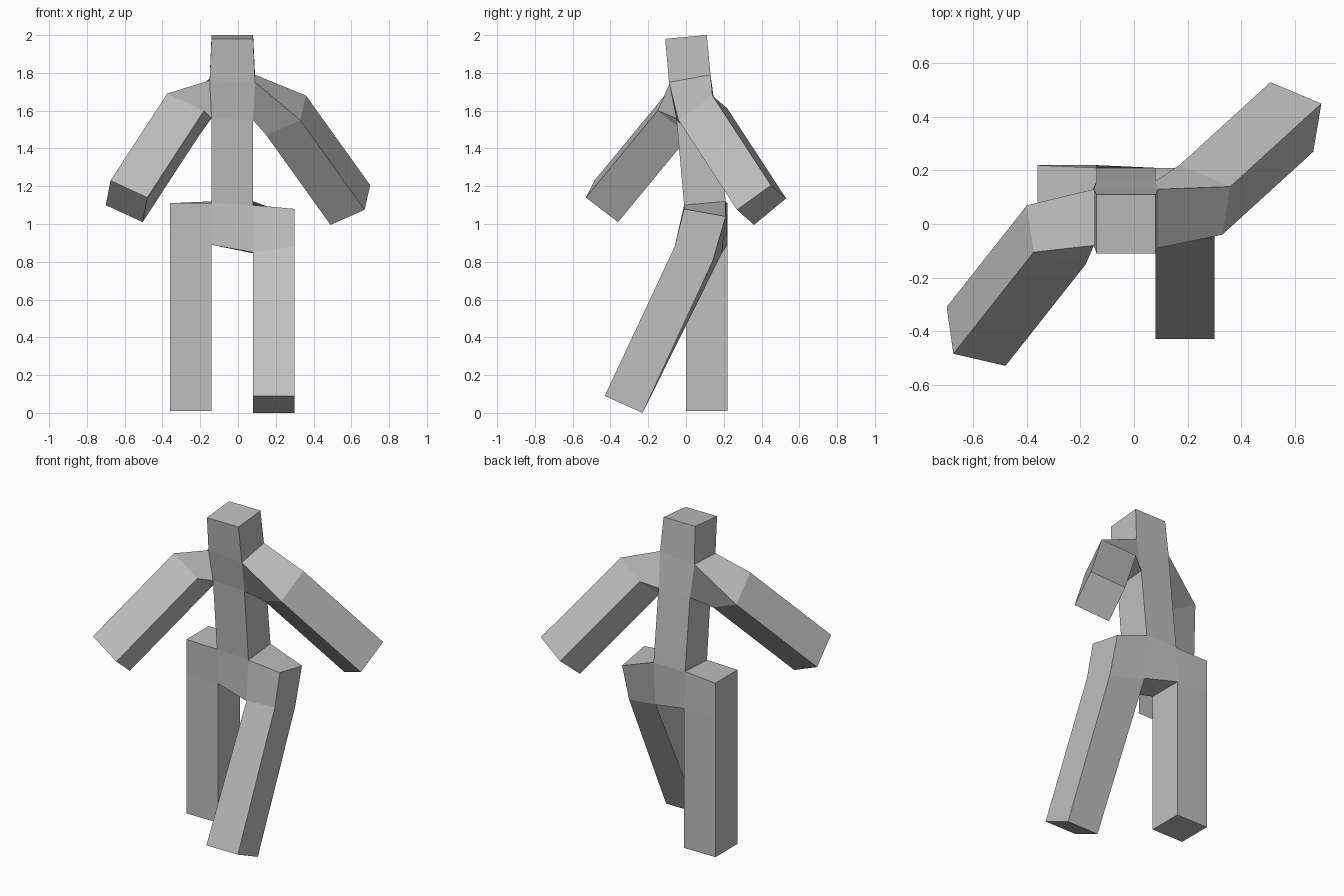
import bpy, bmesh
from mathutils import Vector

if "Cube" in bpy.data.objects:
    bpy.data.objects.remove(bpy.data.objects["Cube"], do_unlink=True)

mat = bpy.data.materials.new("plain_grey")
mat.use_nodes = True
grey = (0.52, 0.52, 0.52, 1)
mat.diffuse_color = grey
mat.node_tree.nodes["Principled BSDF"].inputs["Base Color"].default_value = grey


def loft(name, rings, caps=(True, True), skip=()):
    """Skin four-cornered rings; skip holds (segment, side) sockets left open."""
    bm = bmesh.new()
    loops = [[bm.verts.new(p) for p in ring] for ring in rings]
    for s in range(len(loops) - 1):
        a, b = loops[s], loops[s + 1]
        for i in range(4):
            if (s, i) not in skip:
                j = (i + 1) % 4
                bm.faces.new((a[i], b[i], b[j], a[j]))
    if caps[0]:
        bm.faces.new(loops[0])
    if caps[1]:
        bm.faces.new(loops[-1][::-1])
    mesh = bpy.data.meshes.new(name)
    bm.to_mesh(mesh)
    bm.free()
    mesh.materials.append(mat)
    ob = bpy.data.objects.new(name, mesh)
    bpy.context.collection.objects.link(ob)
    return ob


def moved(ring, offset):
    return [Vector(p) + Vector(offset) for p in ring]


# Trunk rings, each: right front, left front, left back, right back
crown = [(-.14, -.11, 1.98), (.08, -.11, 1.98), (.08, .11, 2), (-.14, .11, 2)]
neck = [(-.15, -.08, 1.76), (.09, -.09, 1.75), (.09, .13, 1.79), (-.15, .13, 1.77)]
chest = [(-.14, -.05, 1.56), (.08, -.05, 1.55), (.08, .16, 1.57), (-.14, .16, 1.57)]
waist = [(-.14, -.01, 1.11), (.08, -.01, 1.10), (.08, .21, 1.12), (-.14, .21, 1.12)]
crotch = [(-.14, 0, .89), (.08, -.03, .85), (.08, .19, .845), (-.14, .22, .89)]

# Head, torso and pelvis, open where arms and legs join
loft("trunk", [crown, neck, chest, waist, crotch],
     skip=[(1, 1), (1, 3), (3, 1), (3, 3)])

# Left arm swings back
shoulder = [(.36, .14, 1.68), (.33, -.04, 1.55), (.15, .05, 1.47), (.17, .22, 1.61)]
socket = [neck[2], neck[1], chest[1], chest[2]]
loft("left_arm", [socket, shoulder, moved(shoulder, (.34, .31, -.475))], (False, True))

# Right arm swings forward
shoulder = [(-.375, -.105, 1.69), (-.40, .07, 1.56), (-.205, .02, 1.47), (-.18, -.15, 1.60)]
socket = [neck[0], neck[3], chest[3], chest[0]]
loft("right_arm", [socket, shoulder, moved(shoulder, (-.30, -.38, -.46))], (False, True))

# Left leg strides forward
hip = [waist[1], (.30, -.01, 1.08), (.30, .21, 1.04), waist[2]]
thigh = [crotch[1], (.30, -.06, .88), (.30, .14, .80), crotch[2]]
foot = [(x, y, z) for x, y, z in
        ((.08, -.43, .09), (.30, -.43, .09), (.30, -.23, 0), (.08, -.23, 0))]
loft("left_leg", [hip, thigh, foot], skip=[(0, 3)])

# Right leg stands straight
hip = [(-.36, 0, 1.11), waist[0], waist[3], (-.36, .22, 1.11)]
thigh = [(-.36, 0, .89), crotch[0], crotch[3], (-.36, .22, .89)]
foot = [(x, y, .01) for x, y, z in thigh]
loft("right_leg", [hip, thigh, foot], skip=[(0, 1)])
